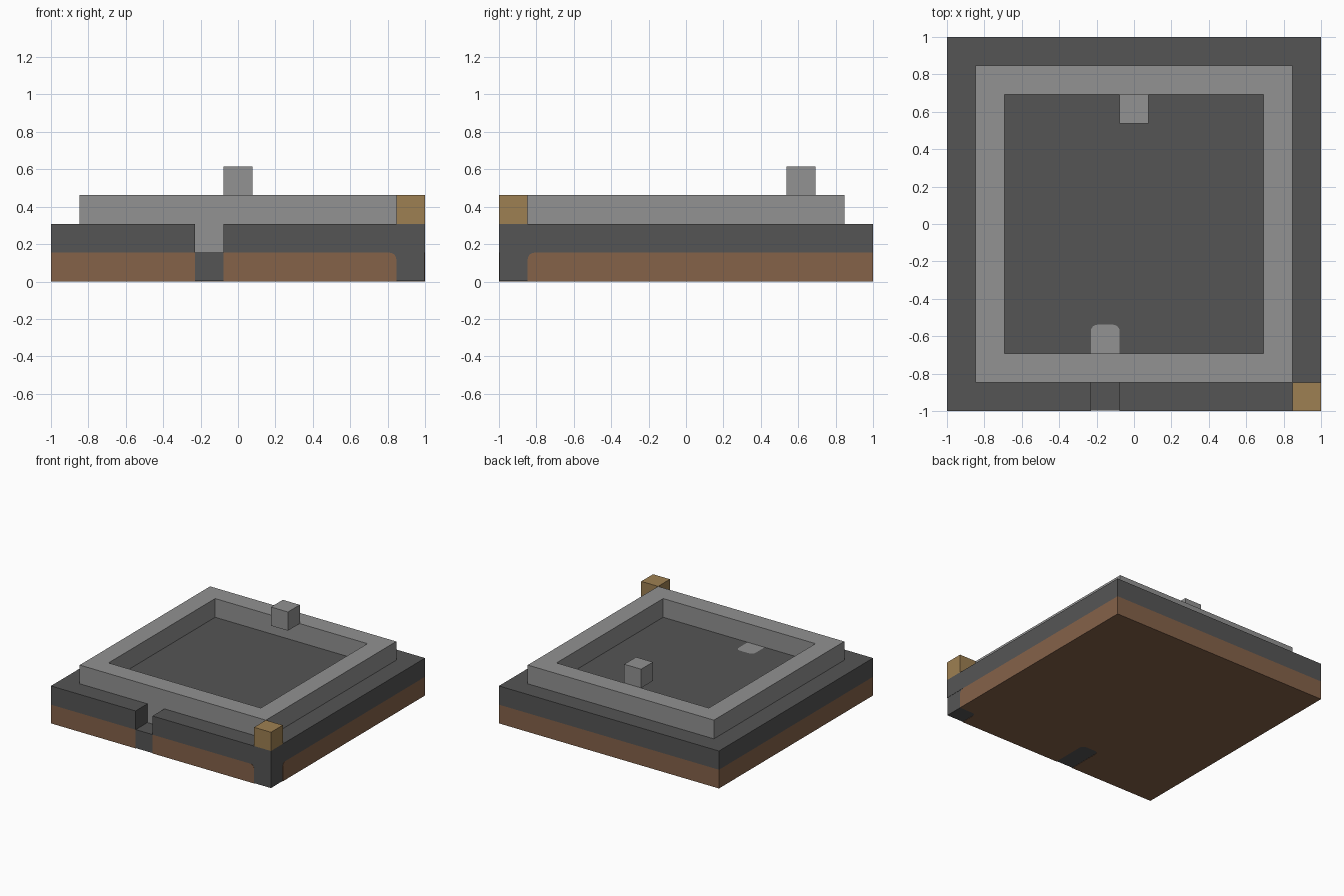
import bpy
import bmesh
from math import radians, sin, cos, pi
from mathutils import Matrix, Vector

cube = bpy.data.objects.get("Cube")
if cube:
    bpy.data.objects.remove(cube)

U = 2 / 13            # one block
SKIN = 0.002          # thickness of the earth panels
R = 0.035             # radius of rounded colour borders


def material(name, rgb):
    lin = [((c / 255 + 0.055) / 1.055) ** 2.4 for c in rgb] + [1]
    m = bpy.data.materials.new(name)
    m.use_nodes = True
    m.diffuse_color = lin
    m.node_tree.nodes["Principled BSDF"].inputs["Base Color"].default_value = lin
    return m


EARTH = material("brown earth", (133, 98, 73))
DARK = material("dark stone", (85, 85, 85))
LIGHT = material("light stone", (146, 146, 146))
BRASS = material("brass", (158, 128, 82))


def fillet(points):
    """Turn (x, y, True) corners into small arcs."""
    out = []
    for i, p in enumerate(points):
        c = Vector(p[:2])
        if len(p) == 2:
            out.append(c)
            continue
        a = (Vector(points[i - 1][:2]) - c).normalized() * R
        b = (Vector(points[(i + 1) % len(points)][:2]) - c).normalized() * R
        for k in range(7):
            t = k / 6 * pi / 2
            out.append(c + a * (1 - sin(t)) + b * (1 - cos(t)))
    return out


def prism(name, points, z0, z1, mat, matrix=Matrix(), border=0):
    """Extrude an outline from z0 to z1; a border makes it a hollow frame."""
    bm = bmesh.new()
    face = bm.faces.new([bm.verts.new((*p, z0)) for p in fillet(points)])
    bm.normal_update()
    if border:
        bmesh.ops.inset_individual(bm, faces=[face], thickness=border,
                                   use_even_offset=True)
        bmesh.ops.delete(bm, geom=[face], context='FACES_ONLY')
    ext = bmesh.ops.extrude_face_region(bm, geom=bm.faces[:], use_keep_orig=True)
    top = [v for v in ext["geom"] if isinstance(v, bmesh.types.BMVert)]
    bmesh.ops.translate(bm, verts=top, vec=(0, 0, z1 - z0))
    bm.transform(matrix)
    bmesh.ops.recalc_face_normals(bm, faces=bm.faces[:])
    mesh = bpy.data.meshes.new(name)
    bm.to_mesh(mesh)
    bm.free()
    mesh.materials.append(mat)
    obj = bpy.data.objects.new(name, mesh)
    bpy.context.collection.objects.link(obj)


def rect(x0, y0, x1, y1):
    return [(x0, y0), (x1, y0), (x1, y1), (x0, y1)]


def square(h):
    return rect(-h, -h, h, h)


# Grid lines used by several parts
SLOT_L, SLOT_R = -1.5 * U, -0.5 * U
EDGE = 1 - U
SLOT_END = -1 + 3 * U
INNER = 1 - SKIN

# Lower layer: stone core, faced with earth panels
prism("base_core", square(INNER), SKIN, U, DARK)


def wall(name, points, turn):
    m = Matrix.Rotation(radians(90 * turn), 4, 'Z') @ Matrix.Rotation(radians(90), 4, 'X')
    prism(name, points, INNER, 1, EARTH, m)


wall("front_earth_right", rect(-1, 0, SLOT_L, U), 0)
wall("front_earth_left", [(SLOT_R, 0), (EDGE, 0), (EDGE, U, True), (SLOT_R, U)], 0)
wall("left_earth", [(-EDGE, 0), (1, 0), (1, U), (-EDGE, U, True)], 1)
wall("back_earth", rect(-1, 0, 1, U), 2)
wall("right_earth", rect(-1, 0, 1, U), 3)

# Underside, leaving the stone channel and corner post visible
END = -1 + 2 * U
prism("bottom_earth", [
    (-1, -1), (SLOT_L, -1), (SLOT_L, END, True), (SLOT_R, END, True), (SLOT_R, -1),
    (EDGE, -1), (EDGE, -EDGE, True), (1, -EDGE), (1, 1), (-1, 1)], 0, SKIN, EARTH)

# Deck with an open channel at the front
prism("deck", [
    (-1, -1), (SLOT_L, -1), (SLOT_L, SLOT_END, True), (SLOT_R, SLOT_END, True),
    (SLOT_R, -1), (1, -1), (1, 1), (-1, 1)], U, 2 * U, DARK)

# Light stone filling the back of the channel
prism("channel_block", [
    (SLOT_L, -EDGE), (SLOT_R, -EDGE), (SLOT_R, SLOT_END, True),
    (SLOT_L, SLOT_END, True)], U, 2 * U, LIGHT)

# Raised square rim
prism("rim", square(EDGE), 2 * U, 3 * U, LIGHT, border=U)

# Block meeting the inner edge of the rim, and the brass corner block
BACK = 1 - 2 * U
prism("rim_block", rect(-U / 2, BACK - U, U / 2, BACK), 3 * U, 4 * U, LIGHT)
prism("corner_block", rect(EDGE, -1, 1, -EDGE), 2 * U, 3 * U, BRASS)
